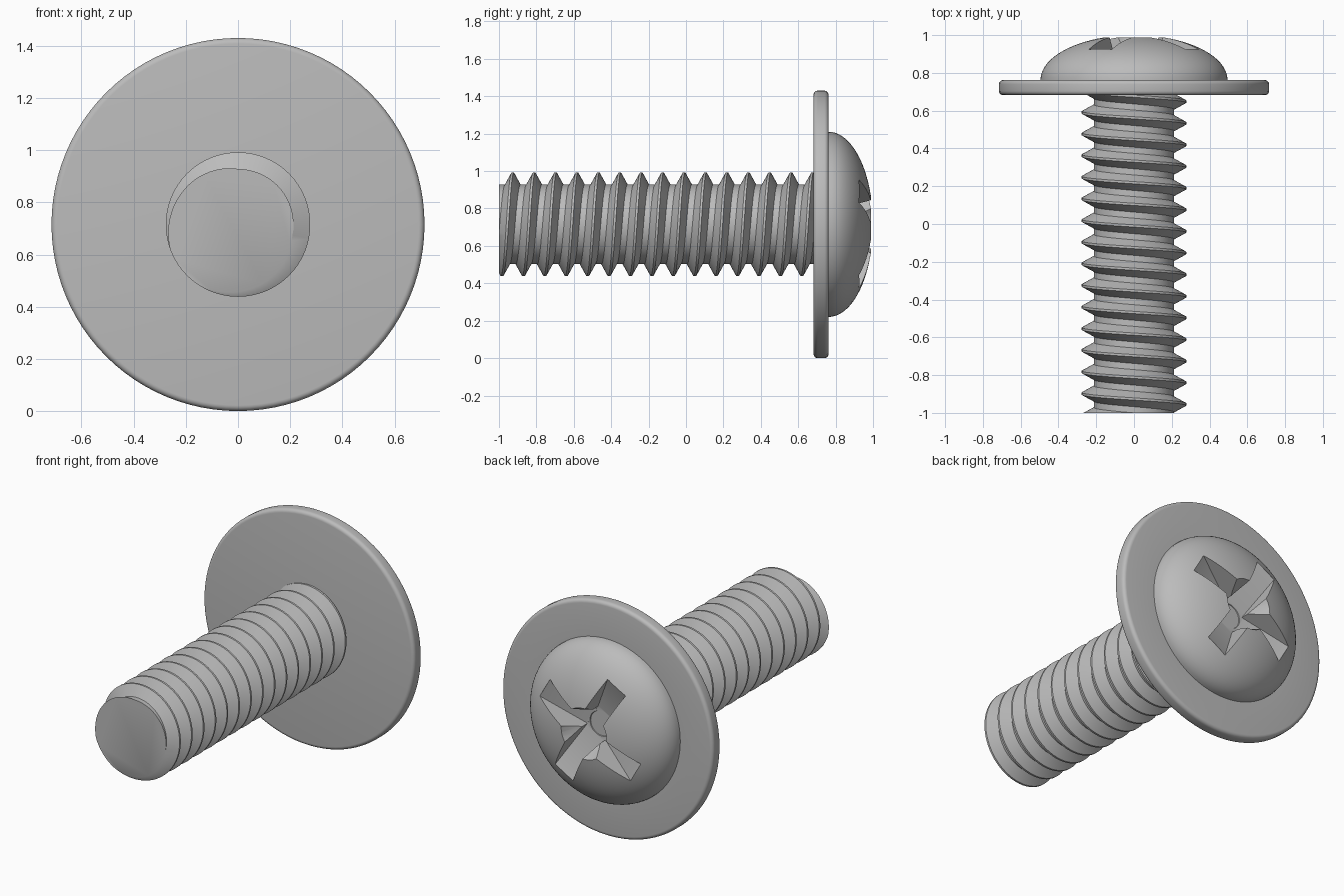
import bpy, bmesh
from math import sin, cos, pi, radians
from mathutils import Vector, Matrix

if "Cube" in bpy.data.objects:
    bpy.data.objects.remove(bpy.data.objects["Cube"], do_unlink=True)

AXIS_Z = 0.715          # height of the screw axis
PITCH, STEPS = 0.1145, 64

steel = bpy.data.materials.new("grey steel")
steel.use_nodes = True
steel.diffuse_color = (0.5, 0.5, 0.5, 1)
steel.node_tree.nodes["Principled BSDF"].inputs["Base Color"].default_value = (0.5, 0.5, 0.5, 1)


def finish(bm, name):
    """Turn a bmesh built around the y axis into an object at axis height."""
    bmesh.ops.recalc_face_normals(bm, faces=bm.faces)
    mesh = bpy.data.meshes.new(name)
    bm.to_mesh(mesh)
    bm.free()
    mesh.materials.append(steel)
    obj = bpy.data.objects.new(name, mesh)
    obj.location.z = AXIS_Z
    bpy.context.collection.objects.link(obj)
    return obj


def select(obj):
    bpy.ops.object.select_all(action='DESELECT')
    obj.select_set(True)
    bpy.context.view_layer.objects.active = obj


def lathe(profile, name, steps=96):
    """Revolve (radius, y) points around the y axis."""
    bm = bmesh.new()
    verts = [bm.verts.new((r, y, 0)) for r, y in profile]
    edges = [bm.edges.new(pair) for pair in zip(verts, verts[1:])]
    bmesh.ops.spin(bm, geom=verts + edges, cent=(0, 0, 0), axis=(0, 1, 0),
                   angle=2 * pi, steps=steps)
    bmesh.ops.remove_doubles(bm, verts=bm.verts, dist=0.0005)
    return finish(bm, name)


def slot(angle, floor, name):
    """Tapered cutter running across the head through the axis."""
    half = [(0.08, floor), (0.355, 0.925), (0.355, 1.1)]
    outline = half + [(-u, y) for u, y in reversed(half)]
    bm = bmesh.new()
    face = bm.faces.new([bm.verts.new((u, y, -0.07)) for u, y in outline])
    side = bmesh.ops.extrude_face_region(bm, geom=[face])["geom"]
    bmesh.ops.translate(bm, vec=(0, 0, 0.14),
                        verts=[g for g in side if isinstance(g, bmesh.types.BMVert)])
    bmesh.ops.rotate(bm, verts=bm.verts, matrix=Matrix.Rotation(-angle, 3, 'Y'))
    return finish(bm, name)


def cut(obj, cutter):
    cutter.hide_render = True
    mod = obj.modifiers.new("cut", 'BOOLEAN')
    mod.operation, mod.solver, mod.object = 'DIFFERENCE', 'EXACT', cutter
    select(obj)
    bpy.ops.object.modifier_apply(modifier=mod.name)
    bpy.data.objects.remove(cutter, do_unlink=True)


# Head: round-edged flange and elliptical dome in one profile
def rim(cy, start):
    return [(0.693 + 0.022 * cos(a), cy + 0.022 * sin(a))
            for a in (start + i * pi / 10 for i in range(6))]


dome = [(0.495 * cos(i * pi / 40), 0.762 + 0.238 * sin(i * pi / 40)) for i in range(20)]
head = lathe([(0, 0.682)] + rim(0.704, -pi / 2) + rim(0.74, 0) + dome + [(0, 1.0)], "flanged_head")

# Cross recess: two slots and a central taper
cut(head, slot(radians(30), 0.82, "slot_cutter_a"))
cut(head, slot(radians(120), 0.819, "slot_cutter_b"))
cut(head, lathe([(0, 0.815), (0.075, 0.815), (0.16, 1.0), (0.2, 1.1), (0, 1.1)], "taper_cutter", 32))

# Threaded shank: four helices (crest pair and root pair) skinned together
bm = bmesh.new()
crest, root = 0.277, 0.213
section = [(-0.006, crest), (0.006, crest), (0.041, root), (PITCH - 0.041, root)]
turns = 18
start_y = -0.955 - 2 * PITCH
helices = []
for offset, r in section:
    helix = []
    for i in range(turns * STEPS + 1):
        a = 2 * pi * i / STEPS
        helix.append(bm.verts.new((r * cos(a), start_y + offset + PITCH * i / STEPS, r * sin(a))))
    helices.append(helix)
helices.append(helices[0][STEPS:])      # next turn closes the thread
for low, high in zip(helices, helices[1:]):
    for i in range(min(len(low), len(high)) - 1):
        bm.faces.new((low[i], low[i + 1], high[i + 1], high[i]))

# Trim both ends flat and cap them
for y, normal in ((-1.0, -1), (0.72, 1)):
    result = bmesh.ops.bisect_plane(bm, geom=bm.verts[:] + bm.edges[:] + bm.faces[:], dist=1e-6,
                                    plane_co=(0, y, 0), plane_no=(0, normal, 0), clear_outer=True)
    rim_edges = [g for g in result["geom_cut"] if isinstance(g, bmesh.types.BMEdge)]
    bmesh.ops.edgeloop_fill(bm, edges=rim_edges)
shank = finish(bm, "threaded_shank")

for obj in (head, shank):
    select(obj)
    bpy.ops.object.shade_smooth_by_angle(angle=radians(30))
